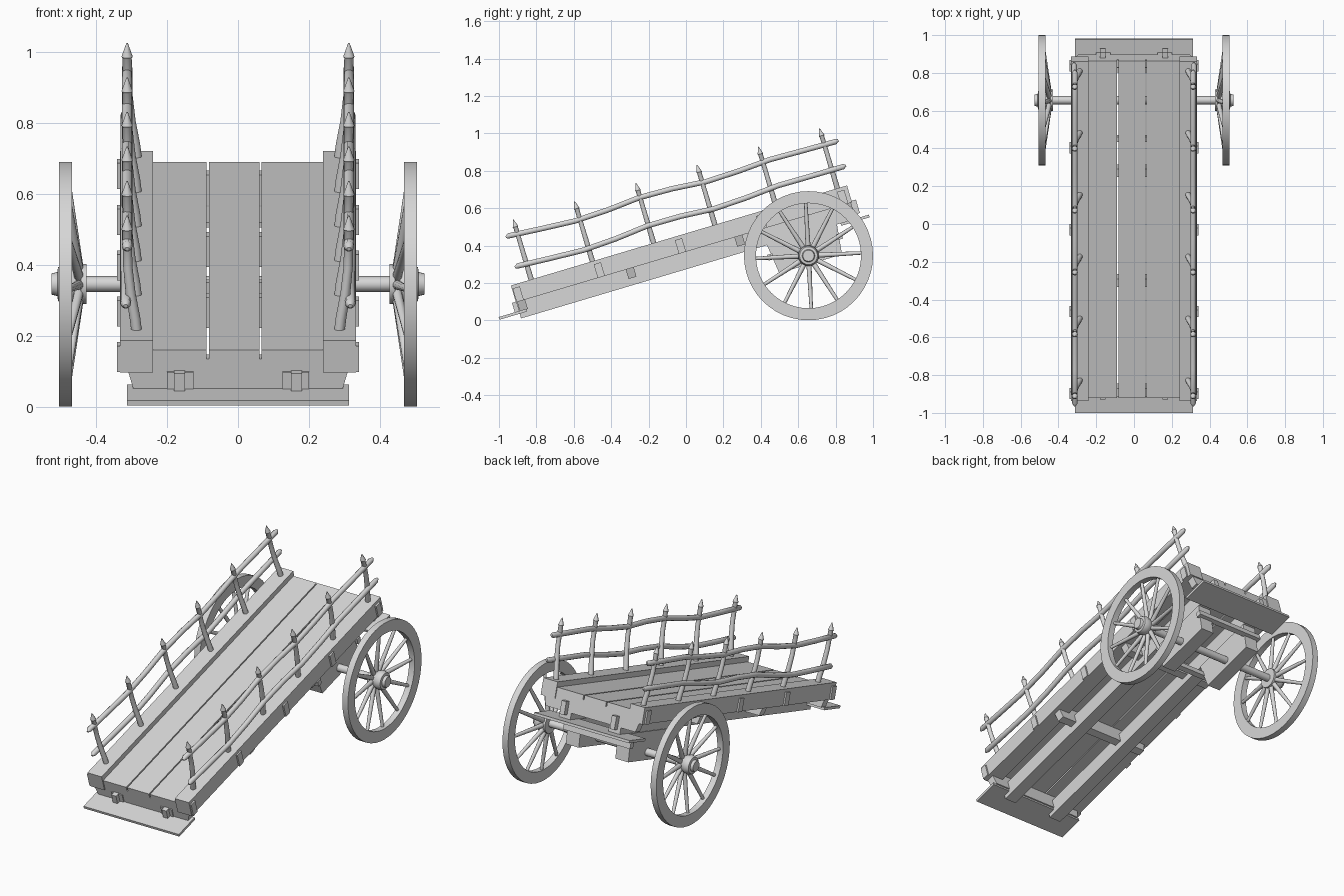
import bpy, bmesh, math
from mathutils import Vector, Matrix

cube = bpy.data.objects.get("Cube")
if cube:
    bpy.data.objects.remove(cube, do_unlink=True)

TILT = math.radians(16.58)
SIDES = (("left", 1), ("right", -1))

wood = bpy.data.materials.new("grey_wood")
wood.use_nodes = True
GREY = (0.68, 0.68, 0.68, 1)
wood.diffuse_color = GREY
wood.node_tree.nodes["Principled BSDF"].inputs["Base Color"].default_value = GREY


def finish(name, bm, tilt=True, smooth=False):
    """Turn a bmesh into an object; bed parts share the tilt of the cart."""
    bmesh.ops.recalc_face_normals(bm, faces=bm.faces)
    mesh = bpy.data.meshes.new(name)
    bm.to_mesh(mesh)
    bm.free()
    mesh.materials.append(wood)
    obj = bpy.data.objects.new(name, mesh)
    bpy.context.collection.objects.link(obj)
    if tilt:
        obj.rotation_euler.x = TILT
    if smooth:
        bpy.ops.object.select_all(action='DESELECT')
        obj.select_set(True)
        bpy.context.view_layer.objects.active = obj
        bpy.ops.object.shade_smooth_by_angle(angle=math.radians(40))
    return obj


def add_box(bm, x, y, z, taper_x=0, taper_y=0):
    """Box from three (low, high) ranges; the underside can be tapered."""
    mid = Vector([(a + b) / 2 for a, b in (x, y, z)])
    size = [b - a for a, b in (x, y, z)]
    verts = bmesh.ops.create_cube(bm, size=1)["verts"]
    for v in verts:
        low = v.co.z < 0
        sx, sy = math.copysign(1, v.co.x), math.copysign(1, v.co.y)
        v.co = mid + Vector(v.co[i] * size[i] for i in range(3))
        if low:
            v.co.x -= sx * taper_x
            v.co.y -= sy * taper_y


def box(name, x, y, z, **taper):
    bm = bmesh.new()
    add_box(bm, x, y, z, **taper)
    return finish(name, bm)


def span(s, a, b):
    return tuple(sorted((s * a, s * b)))


def tube(name, points, radii, across, sides=10):
    """Closed round pole through points, with a radius at each one."""
    bm = bmesh.new()
    rings = []
    across = Vector(across)
    for i, p in enumerate(points):
        along = (points[min(i + 1, len(points) - 1)] - points[max(i - 1, 0)]).normalized()
        a = (across - along * across.dot(along)).normalized()
        b = along.cross(a)
        turn = [2 * math.pi * k / sides for k in range(sides)]
        rings.append([bm.verts.new(p + (a * math.cos(t) + b * math.sin(t)) * radii[i]) for t in turn])
    for r, q in zip(rings, rings[1:]):
        for k in range(sides):
            bm.faces.new((r[k], r[(k + 1) % sides], q[(k + 1) % sides], q[k]))
    bm.faces.new(rings[0])
    bm.faces.new(rings[-1])
    return finish(name, bm, smooth=True)


def lathe(bm, profile, steps, closed=False):
    """Spin (x, radius) points around the x axis."""
    verts = [bm.verts.new((x, 0, r)) for x, r in profile]
    pairs = list(zip(verts, verts[1:])) + ([(verts[-1], verts[0])] if closed else [])
    edges = [bm.edges.new(p) for p in pairs]
    bmesh.ops.spin(bm, geom=verts + edges, cent=(0, 0, 0), axis=(1, 0, 0),
                   angle=2 * math.pi, steps=steps, use_merge=True)
    bmesh.ops.remove_doubles(bm, verts=bm.verts, dist=0.0001)


# Floor planks
for name, x in (("left", (0.067, 0.24)), ("middle", (-0.082, 0.06)), ("right", (-0.24, -0.089))):
    box(name + "_floor_plank", x, (-0.838, 1.025), (0.39, 0.416))

# Side rails with their pegs, inset lower beams and axle blocks
for side, s in SIDES:
    box(side + "_side_rail", span(s, 0.24, 0.333), (-0.844, 1.031), (0.352, 0.446))
    box(side + "_lower_beam", span(s, 0.125, 0.2), (-0.842, 1.025), (0.262, 0.352))
    box(side + "_axle_block", span(s, 0.12, 0.205), (0.53, 0.92), (0.1, 0.262), taper_y=0.02)
    for i in range(5):
        u = -0.82 + i * 0.4525
        box("%s_rail_peg_%d" % (side, i + 1), span(s, 0.32, 0.342), (u - 0.02, u + 0.02), (0.352, 0.428))

# Cross beams carrying the floor, with ends showing under the rails
for i in range(4):
    u = -0.815 + i * 0.606
    bm = bmesh.new()
    add_box(bm, (-0.31, 0.31), (u - 0.022, u + 0.022), (0.3, 0.352), taper_x=0.015)
    add_box(bm, (-0.24, 0.24), (u - 0.022, u + 0.022), (0.352, 0.39))
    finish("cross_beam_%d" % (i + 1), bm)

# Ties joining the axle blocks
for name, u in (("front", 0.53), ("back", 0.915)):
    box(name + "_axle_tie", (-0.22, 0.22), (u - 0.015, u + 0.015), (0.18, 0.212))

# End boards with their pegs
box("front_board", (-0.313, 0.313), (-0.955, -0.8), (0.288, 0.303))
box("back_board", (-0.313, 0.313), (0.94, 1.098), (0.248, 0.263))
for side, s in SIDES:
    box(side + "_front_peg", span(s, 0.15, 0.18), (-0.865, -0.83), (0.303, 0.355))
    box(side + "_back_peg", span(s, 0.15, 0.18), (1.02, 1.055), (0.285, 0.36))

# Railings: bent pointed stakes and two wavy bars on each side
STAKE = ((0.285, 0.43), (0.291, 0.48), (0.303, 0.55), (0.311, 0.63), (0.313, 0.735), (0.313, 0.74), (0.313, 0.78))
STAKE_R = (0.015, 0.015, 0.014, 0.013, 0.013, 0.016, 0.002)
WAVE = (0, -0.012, -0.022, -0.014, 0.003, 0, -0.014, -0.008, 0.005, 0.002, 0)
for side, s in SIDES:
    for i in range(6):
        u = -0.731 + i * 0.3416
        tube("%s_stake_%d" % (side, i + 1), [Vector((s * x, u, w)) for x, w in STAKE], STAKE_R, (1, 0, 0))
    for level, x, start, end in (("upper", 0.313, 0.704, 0.688), ("lower", 0.317, 0.536, 0.548)):
        n = len(WAVE) - 1
        path = [Vector((s * x, -0.78 + 1.82 * i / n, start + (end - start) * i / n + d)) for i, d in enumerate(WAVE)]
        tip = Vector((0, 0.016, 0.003))
        path = [path[0] - tip] + path + [path[-1] + tip]
        tube("%s_%s_bar" % (side, level), path, [0.006] + [0.015] * (n + 1) + [0.006], (1, 0, 0))

# Axle
HUB = Vector((0, 0.655, 0.346))
bm = bmesh.new()
lathe(bm, ((-0.45, 0), (-0.45, 0.022), (0.45, 0.022), (0.45, 0)), 16)
finish("axle", bm, tilt=False, smooth=True).location = HUB

# Wheels: rim, hub and dished spokes
RIM = ((0.468, 0.281), (0.468, 0.345), (0.505, 0.345), (0.505, 0.281))
HUB_PROFILE = ((0.428, 0), (0.428, 0.057), (0.443, 0.057), (0.446, 0.045), (0.468, 0.05),
               (0.485, 0.055), (0.508, 0.048), (0.51, 0.034), (0.526, 0.03), (0.526, 0))
for side, s in SIDES:
    parts = []
    bm = bmesh.new()
    lathe(bm, RIM, 48, closed=True)
    parts.append((side + "_wheel_rim", bm))
    bm = bmesh.new()
    lathe(bm, HUB_PROFILE, 20)
    parts.append((side + "_wheel_hub", bm))
    bm = bmesh.new()
    for k in range(12):
        spoke = bmesh.ops.create_cone(bm, cap_ends=True, segments=10, radius1=0.014, radius2=0.009, depth=0.26)["verts"]
        for v in spoke:
            t = (v.co.z + 0.13) / 0.26
            v.co.z += 0.16
            v.co.x += 0.447 + 0.034 * t
        bmesh.ops.rotate(bm, verts=spoke, cent=(0, 0, 0), matrix=Matrix.Rotation(math.radians(30 * k + 3), 3, 'X'))
    parts.append((side + "_wheel_spokes", bm))
    for name, bm in parts:
        if s < 0:
            bmesh.ops.scale(bm, vec=(-1, 1, 1), verts=bm.verts)
        finish(name, bm, tilt=False, smooth=True).location = HUB
